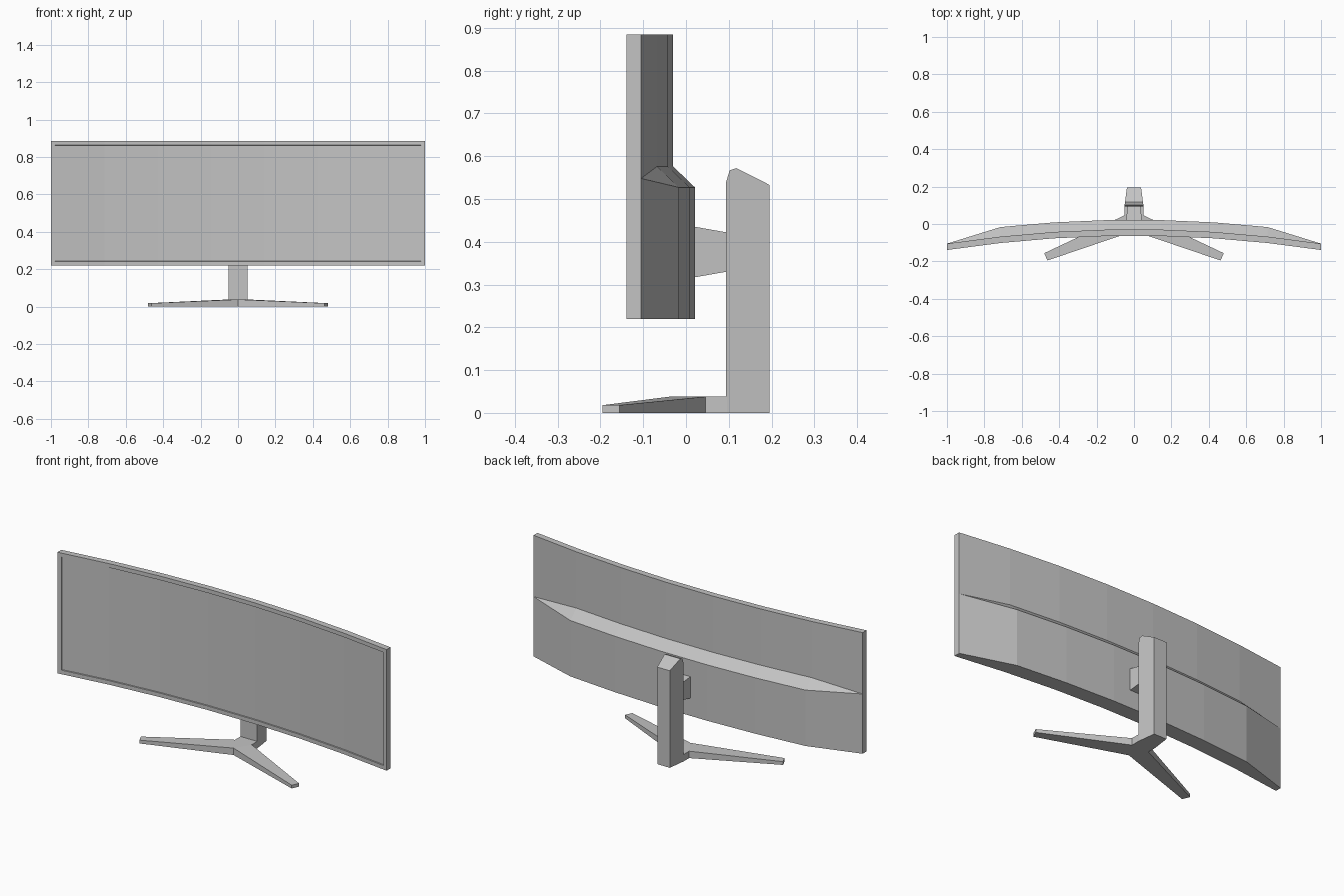
import bpy
import bmesh

cube = bpy.data.objects.get("Cube")
if cube:
    bpy.data.objects.remove(cube, do_unlink=True)

grey = bpy.data.materials.new("plain grey")
grey.use_nodes = True
colour = (0.55, 0.55, 0.55, 1)
grey.diffuse_color = colour
grey.node_tree.nodes["Principled BSDF"].inputs["Base Color"].default_value = colour


def finish(name, bm):
    """Turn a bmesh into a flat-shaded grey object."""
    bmesh.ops.remove_doubles(bm, verts=bm.verts, dist=1e-5)
    bmesh.ops.recalc_face_normals(bm, faces=bm.faces)
    mesh = bpy.data.meshes.new(name)
    bm.to_mesh(mesh)
    bm.free()
    mesh.materials.append(grey)
    obj = bpy.data.objects.new(name, mesh)
    bpy.context.collection.objects.link(obj)
    return obj


def loft(sections):
    """Join matching closed sections with quads and cap both ends.
    The faces along the first section edge are returned too."""
    bm = bmesh.new()
    rings = [[bm.verts.new(p) for p in s] for s in sections]
    first = []
    n = len(rings[0])
    for a, b in zip(rings, rings[1:]):
        for i in range(n):
            j = (i + 1) % n
            face = bm.faces.new((a[i], a[j], b[j], b[i]))
            if i == 0:
                first.append(face)
    bm.faces.new(rings[0])
    bm.faces.new(rings[-1])
    return bm, first


# Curved panel with a thicker lower back, tapering to nothing at both ends
BOTTOM, TOP, SEGMENTS = 0.22, 0.885, 7
sections = []
for k in range(SEGMENTS + 1):
    x = -1 + 2 * k / SEGMENTS
    end = k in (0, SEGMENTS)
    back = -0.0285 - 0.0765 * x * x
    front = back - 0.034
    bulge = back if end else back + 0.051
    ledge = 0.548 if end else 0.576
    ridge = 0.548 if end else 0.527
    outline = [(front, BOTTOM), (front, TOP), (back, TOP),
               (back, ledge), (bulge, ridge), (bulge, BOTTOM)]
    sections.append([(x, y, z) for y, z in outline])
bm, screen = loft(sections)
bmesh.ops.recalc_face_normals(bm, faces=bm.faces)
# Bezel, then the slightly sunk screen
bmesh.ops.inset_region(bm, faces=screen, thickness=0.022, use_even_offset=True)
bmesh.ops.inset_region(bm, faces=screen, thickness=0.001, depth=-0.006,
                       use_even_offset=True)
finish("curved_screen", bm)

# Stand column, narrower toward the back, with a sloped top
profile = [(0.094, 0), (0.195, 0), (0.195, 0.533),
           (0.118, 0.572), (0.102, 0.567), (0.094, 0.54)]


def column_side(side):
    return [(side * (0.051 - 0.13 * (y - 0.094)), y, z) for y, z in profile]


finish("stand_column", loft([column_side(-1), column_side(1)])[0])


# Tapered mount between the panel and the column
def mount_ring(y, half, low, high):
    return [(-half, y, low), (half, y, low), (half, y, high), (-half, y, high)]


finish("screen_mount", loft([mount_ring(0.015, 0.042, 0.316, 0.436),
                             mount_ring(0.1, 0.035, 0.331, 0.421)])[0])


# Base: hub under the column and two splayed legs
def prism(name, points):
    floor = [(x, y, 0) for x, y, z in points]
    finish(name, loft([floor, points])[0])


H, TIP = 0.038, 0.018
prism("base_hub", [(0, -0.038, H), (0.051, 0.046, H), (0.051, 0.096, H),
                   (-0.051, 0.096, H), (-0.051, 0.046, H)])
for side, label in ((1, "left"), (-1, "right")):
    prism("base_leg_" + label,
          [(0, -0.038, H), (side * 0.463, -0.195, TIP),
           (side * 0.48, -0.156, TIP), (side * 0.051, 0.046, H)])
